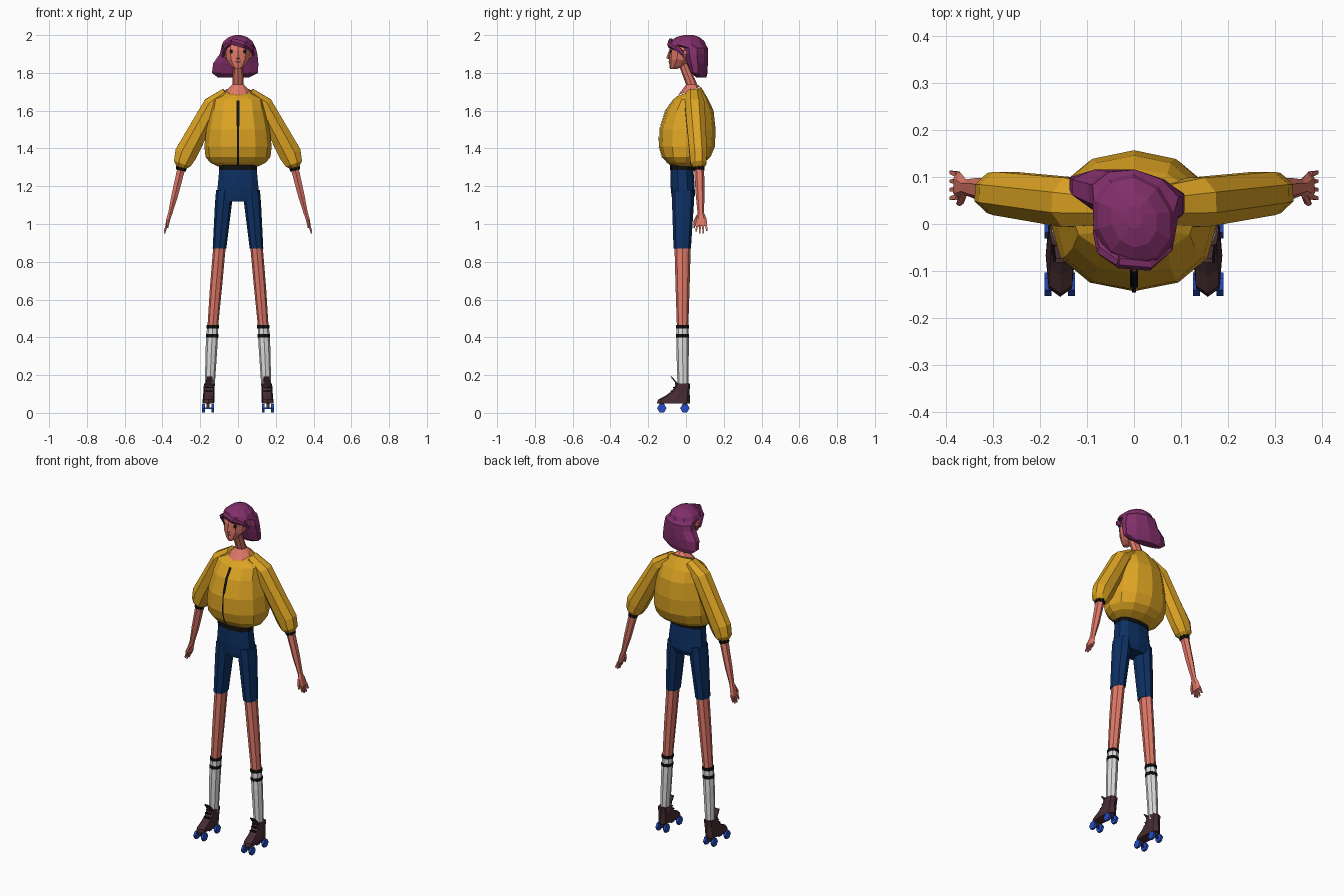
import bpy, bmesh, math
from mathutils import Vector
from mathutils.bvhtree import BVHTree


def material(name, r, g, b):
    m = bpy.data.materials.new(name)
    m.diffuse_color = (r, g, b, 1)
    return m


SKIN = material("skin coral", 0.74, 0.19, 0.14)
MUSTARD = material("mustard", 0.72, 0.37, 0.017)
PLUM = material("plum hair", 0.22, 0.028, 0.145)
NAVY = material("navy", 0.004, 0.03, 0.125)
BLACK = material("black", 0.005, 0.005, 0.006)
WHITE = material("sock white", 0.72, 0.73, 0.72)
BROWN = material("dark brown", 0.06, 0.025, 0.032)
BLUE = material("wheel blue", 0.018, 0.075, 0.55)


def finish(name, bm, mat, recalc=True):
    if recalc:
        bmesh.ops.recalc_face_normals(bm, faces=bm.faces)
    me = bpy.data.meshes.new(name)
    bm.to_mesh(me)
    me.materials.append(mat)
    bpy.context.collection.objects.link(bpy.data.objects.new(name, me))
    bvh = BVHTree.FromBMesh(bm)
    bm.free()
    return bvh


def tube(name, secs, n, mat, flat=True, p=1.0, phase=0.0, fn=None):
    """Loft through sections (x, y, z, rx, ry); flat rings are horizontal."""
    bm = bmesh.new()
    cs = [Vector(s[:3]) for s in secs]
    rings = []
    for i, s in enumerate(secs):
        t = Vector((0, 0, -1)) if flat else (cs[min(i + 1, len(cs) - 1)] - cs[max(i - 1, 0)]).normalized()
        b = (Vector((0, 1, 0)) - t * t.y).normalized()
        a = b.cross(t)
        ring = []
        for k in range(n):
            w = 2 * math.pi * (k + phase) / n
            sx, cy = math.sin(w), -math.cos(w)
            sx = math.copysign(abs(sx) ** p, sx) if abs(sx) > 1e-6 else 0
            cy = math.copysign(abs(cy) ** p, cy) if abs(cy) > 1e-6 else 0
            co = cs[i] + a * (sx * s[3]) * (-1 if flat else 1) + b * (cy * s[4])
            ring.append(bm.verts.new(fn(co) if fn else co))
        rings.append(ring)
    for r0, r1 in zip(rings, rings[1:]):
        for k in range(n):
            bm.faces.new((r0[k], r0[(k + 1) % n], r1[(k + 1) % n], r1[k]))
    bm.faces.new(rings[0])
    bm.faces.new(rings[-1])
    return finish(name, bm, mat)


def pair(name, secs, *args, **kw):
    for side, s in (("left", 1), ("right", -1)):
        tube(f"{side}_{name}", [(s * q[0],) + tuple(q[1:]) for q in secs], *args, **kw)


def plate(name, bvh, x, rows, mat, lift=0.003):
    """Thin decal dropped on the front of a surface; rows are (z, half width)."""
    bm = bmesh.new()
    grid = []
    for z, w in rows:
        row = []
        for dx in (-w, 0, w):
            hit = bvh.ray_cast(Vector((x + dx, -1, z)), Vector((0, 1, 0)))[0]
            row.append(bm.verts.new((x + dx, (hit.y if hit else -0.09) - lift, z)))
        grid.append(row)
    for r0, r1 in zip(grid, grid[1:]):
        for k in range(2):
            bm.faces.new((r0[k], r0[k + 1], r1[k + 1], r1[k]))
    finish(name, bm, mat, False)


def box(name, c, d, mat):
    tube(name, [(c[0], c[1], c[2] + s * d[2] / 2, d[0] * 0.7071, d[1] * 0.7071) for s in (-1, 1)], 4, mat, phase=0.5)


# Jacket body with a sloping neck opening
def neck_slope(top, lo, hi):
    def f(co):
        if lo < co.z < hi:
            co.z = top - (0.08 - co.y) * 0.38
        return co
    return f


body = [(1.305, -0.078, 0.05, 0.108), (1.325, -0.10, 0.095, 0.148), (1.355, -0.127, 0.13, 0.172),
        (1.41, -0.143, 0.153, 0.178), (1.50, -0.14, 0.157, 0.168), (1.60, -0.108, 0.146, 0.147),
        (1.66, -0.066, 0.118, 0.135), (1.72, -0.045, 0.08, 0.068)]
jacket = tube("jacket_body", [(0, (f + b) / 2, z, w, (b - f) / 2) for z, f, b, w in body],
              12, MUSTARD, p=0.92, fn=neck_slope(1.725, 1.7, 1.8))
plate("zip_lower", jacket, 0, [(z, 0.004) for z in (1.31, 1.325, 1.355, 1.41, 1.5, 1.52)], BLACK)
plate("zip_upper", jacket, 0, [(z, 0.008) for z in (1.52, 1.6, 1.655)], BLACK)

# Sleeves and cuffs
pair("sleeve", [(0.06, 0.04, 1.69, 0.035, 0.045), (0.135, 0.046, 1.632, 0.052, 0.057),
                (0.277, 0.065, 1.37, 0.064, 0.05), (0.295, 0.066, 1.32, 0.05, 0.046),
                (0.301, 0.068, 1.298, 0.026, 0.028)], 8, MUSTARD, flat=False, phase=0.5)
pair("cuff", [(0.298, 0.068, 1.305, 0.029, 0.031), (0.303, 0.069, 1.284, 0.027, 0.029)], 8, BLACK, flat=False)

# Arms, hands, fingers
pair("forearm", [(0.299, 0.069, 1.30, 0.024, 0.027), (0.335, 0.075, 1.15, 0.02, 0.023),
                 (0.358, 0.078, 1.06, 0.013, 0.017), (0.369, 0.08, 1.025, 0.012, 0.029),
                 (0.377, 0.082, 0.99, 0.009, 0.031)], 6, SKIN, flat=False)
for i, (y, tip) in enumerate(((0.058, 0.962), (0.074, 0.95), (0.09, 0.952), (0.106, 0.965))):
    pair(f"finger_{i + 1}", [(0.375, y, 1.0, 0.007, 0.008), (0.389, y + (y - 0.08) * 0.15, tip, 0.005, 0.005)],
         4, SKIN, flat=False, phase=0.5)
pair("thumb", [(0.362, 0.064, 1.045, 0.007, 0.009), (0.37, 0.046, 1.01, 0.008, 0.008),
               (0.374, 0.044, 0.98, 0.005, 0.005)], 5, SKIN, flat=False)

# Neck, head, ears, nose
tube("neck", [(0, 0.0175, 1.715, 0.063, 0.058), (0, 0.03, 1.738, 0.03, 0.03), (0, -0.015, 1.85, 0.026, 0.026)],
     8, SKIN, fn=neck_slope(1.729, 1.71, 1.72))
head = tube("head", [(0, -0.067, 1.82, 0.016, 0.018), (0, -0.05, 1.835, 0.036, 0.038), (0, -0.03, 1.87, 0.062, 0.06),
                     (0, -0.02, 1.92, 0.07, 0.07), (0, -0.01, 1.965, 0.062, 0.068)], 10, SKIN)
pair("ear", [(0.066, -0.008, 1.88, 0.008, 0.008), (0.072, -0.006, 1.90, 0.012, 0.016),
             (0.072, -0.004, 1.918, 0.008, 0.012)], 6, SKIN)
tube("nose", [(0, -0.088, 1.874, 0.009, 0.008), (0, -0.094, 1.88, 0.009, 0.01), (0, -0.088, 1.912, 0.004, 0.004)], 4, SKIN)
for side, s in (("left", 1), ("right", -1)):
    plate(side + "_eye", head, s * 0.036, [(1.902, 0.005), (1.914, 0.009), (1.925, 0.005)], BLACK)
plate("mouth", head, 0, [(1.855, 0.01), (1.86, 0.018)], BROWN)


# Hair: bob, slightly turned, with a swept fringe
def sweep(co):
    co.y -= 0.14 * co.x
    return co


tube("hair", [(-0.025, 0.078, 1.775, 0.085, 0.024), (-0.016, 0.067, 1.80, 0.128, 0.042),
              (-0.012, 0.06, 1.85, 0.126, 0.054), (0.003, 0.052, 1.90, 0.105, 0.064),
              (0.003, 0.05, 1.932, 0.096, 0.066), (0, 0.006, 1.948, 0.09, 0.1), (0, 0.008, 1.968, 0.08, 0.09),
              (0, 0.01, 1.99, 0.05, 0.06), (0, 0.014, 2.0, 0.018, 0.025)], 10, PLUM, fn=sweep)
tube("fringe_long", [(-0.035, -0.08, 1.968, 0.018, 0.014), (0.03, -0.086, 1.95, 0.02, 0.014),
                     (0.068, -0.05, 1.932, 0.016, 0.016), (0.08, -0.015, 1.90, 0.008, 0.012)], 6, PLUM, flat=False)
tube("fringe_short", [(-0.03, -0.082, 1.965, 0.012, 0.012), (-0.066, -0.055, 1.94, 0.014, 0.016),
                      (-0.08, -0.012, 1.89, 0.008, 0.014)], 6, PLUM, flat=False)

# Shorts and belt
tube("shorts_hips", [(0, -0.022, 1.30, 0.102, 0.06), (0, -0.018, 1.2, 0.112, 0.064), (0, -0.015, 1.15, 0.116, 0.062),
                     (0, -0.018, 1.12, 0.112, 0.052)], 10, NAVY, p=0.8)
pair("shorts_leg", [(0.07, -0.016, 1.18, 0.046, 0.058), (0.077, -0.016, 1.11, 0.045, 0.058),
                    (0.098, -0.02, 0.87, 0.036, 0.046)], 8, NAVY, p=0.9)
tube("belt", [(0, -0.022, 1.285, 0.106, 0.064), (0, -0.022, 1.315, 0.106, 0.064)], 10, BLACK, p=0.8)

# Legs, socks and sock stripes
pair("leg", [(0.098, -0.018, 0.88, 0.033, 0.043), (0.117, -0.018, 0.66, 0.032, 0.037),
             (0.134, -0.018, 0.45, 0.028, 0.03)], 8, SKIN)
pair("sock", [(0.134, -0.018, 0.46, 0.03, 0.032), (0.14, -0.018, 0.35, 0.031, 0.033),
              (0.15, -0.016, 0.13, 0.026, 0.029)], 8, WHITE)
for tag, z in (("upper", 0.457), ("lower", 0.409)):
    x = 0.134 + (0.46 - z) * 0.055
    pair(f"sock_stripe_{tag}", [(x, -0.018, z + d, 0.033, 0.035) for d in (-0.009, 0.009)], 8, BLACK)

# Skate boots: upper, collar, tongue
shoe = [(0.05, -0.155, 0.021, 0.031), (0.07, -0.148, 0.022, 0.031), (0.09, -0.11, 0.02, 0.03),
        (0.115, -0.075, 0.019, 0.029), (0.155, -0.05, 0.022, 0.029)]
pair("boot", [(0.157 - (z - 0.05) * 0.05, (f + b) / 2, z, w, (b - f) / 2) for z, f, b, w in shoe], 8, BROWN, p=0.65)
pair("boot_tongue", [(0.153, -0.045, 0.12, 0.022, 0.008), (0.152, -0.052, 0.16, 0.025, 0.008),
                     (0.151, -0.078, 0.192, 0.022, 0.006)], 4, BROWN, phase=0.5)
for i, z in enumerate((0.115, 0.135, 0.152)):
    pair(f"lace_{i + 1}", [(0.153, -0.076 + i * 0.012, z + d, 0.026, 0.008) for d in (-0.003, 0.003)], 4, BLACK, phase=0.5)

# Wheels and axles
for side, s in (("left", 1), ("right", -1)):
    for place, y in (("front", -0.128), ("rear", -0.006)):
        box(f"{side}_{place}_truck", (s * 0.158, y, 0.04), (0.016, 0.022, 0.026), BROWN)
        box(f"{side}_{place}_axle", (s * 0.158, y, 0.025), (0.05, 0.008, 0.008), BLUE)
        for k, dx in (("inner", -0.025), ("outer", 0.025)):
            bm = bmesh.new()
            bmesh.ops.create_cone(bm, cap_ends=True, segments=6, radius1=0.025, radius2=0.025, depth=0.014)
            for v in bm.verts:
                v.co = Vector((v.co.z + s * (0.158 + dx), v.co.y + y, v.co.x + 0.025))
            finish(f"{side}_{place}_wheel_{k}", bm, BLUE)
